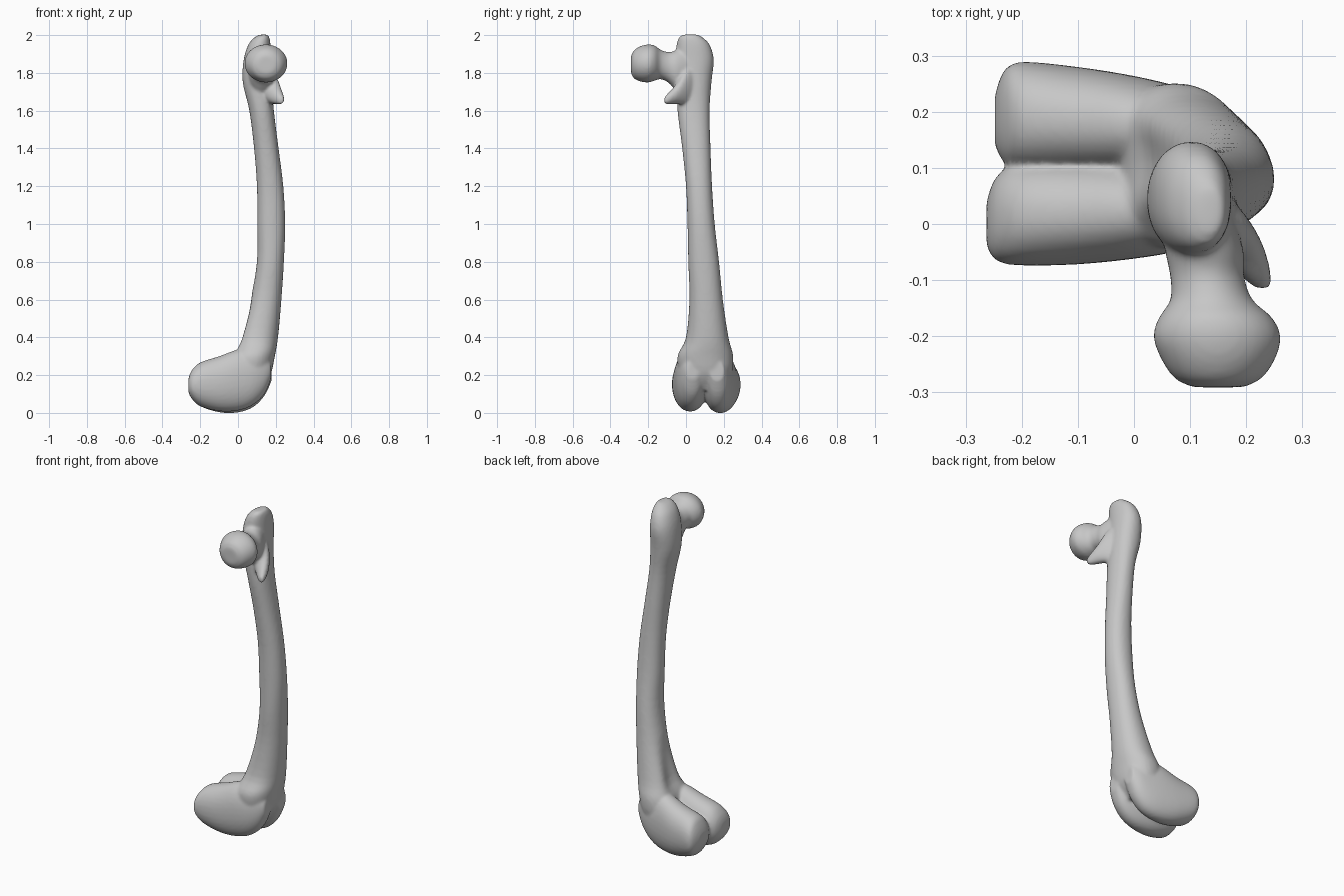
import bpy
import bmesh
from math import cos, sin, pi, copysign
from mathutils import Vector

default_cube = bpy.data.objects.get("Cube")
if default_cube:
    bpy.data.objects.remove(default_cube, do_unlink=True)

SEGMENTS = 32
X_AXIS, Y_AXIS, Z_AXIS = range(3)


def spline(rows, steps=4):
    """Blend the section rows with a Catmull-Rom curve."""
    rows = [Vector(row) for row in rows]
    result = []
    for i in range(len(rows) - 1):
        a, b = rows[max(i - 1, 0)], rows[i]
        c, d = rows[i + 1], rows[min(i + 2, len(rows) - 1)]
        for k in range(steps):
            t = k / steps
            result.append(b + (c - a) * (t / 2)
                          + (a * 2 - b * 5 + c * 4 - d) * (t * t / 2)
                          + (b * 3 - a - c * 3 + d) * (t ** 3 / 2))
    return result + [rows[-1]]


def loft(bm, axis, rows, power=1.0, dent=None):
    """Closed tube along an axis; row = position, two centres, two radii."""
    rings = []
    for pos, c1, c2, r1, r2 in spline(rows):
        ring = []
        for i in range(SEGMENTS):
            angle = 2 * pi * i / SEGMENTS
            u, v = cos(angle), sin(angle)
            point = [c1 + r1 * copysign(abs(u) ** power, u),
                     c2 + r2 * copysign(abs(v) ** power, v)]
            if dent:
                point[0] += dent(pos) * max(0, -u) ** 8
            point.insert(axis, pos)
            ring.append(bm.verts.new(point))
        rings.append(ring)
    faces = [bm.faces.new(rings[0]), bm.faces.new(rings[-1])]
    for low, high in zip(rings, rings[1:]):
        for i in range(SEGMENTS):
            j = (i + 1) % SEGMENTS
            faces.append(bm.faces.new((low[i], low[j], high[j], high[i])))
    bmesh.ops.recalc_face_normals(bm, faces=faces)


def span(pos, a0, a1, b0, b1):
    """Section row from the limits on both cross axes."""
    return (pos, (a0 + a1) / 2, (b0 + b1) / 2, (a1 - a0) / 2, (b1 - b0) / 2)


def rear_groove(z):
    """Depth of the hollow on the lower rear of the shaft."""
    return 0.035 * max(0, 1 - abs(z - 0.38) / 0.26)


bm = bmesh.new()

# Shaft with the large knob at its top
loft(bm, Z_AXIS, [
    span(0.12, 0.0, 0.12, 0.02, 0.18),
    span(0.2, -0.04, 0.172, -0.03, 0.24),
    span(0.3, -0.04, 0.195, -0.045, 0.25),
    span(0.4, 0.0, 0.212, 0.0, 0.225),
    span(0.6, 0.065, 0.23, 0.018, 0.195),
    span(0.8, 0.1, 0.243, 0.012, 0.175),
    span(1.0, 0.102, 0.25, 0.008, 0.152),
    span(1.2, 0.1, 0.24, 0.0, 0.138),
    span(1.4, 0.085, 0.215, -0.02, 0.13),
    span(1.6, 0.06, 0.19, -0.045, 0.125),
    span(1.75, 0.025, 0.18, -0.05, 0.135),
    span(1.87, 0.03, 0.175, -0.055, 0.147),
    span(1.95, 0.055, 0.172, -0.05, 0.125),
    span(1.99, 0.09, 0.165, -0.035, 0.085),
    span(2.003, 0.12, 0.155, -0.01, 0.06),
], power=0.92, dent=rear_groove)

# Neck and ball-shaped head
loft(bm, Y_AXIS, [
    (-0.291, 0.15, 1.845, 0.045, 0.045),
    (-0.275, 0.15, 1.845, 0.078, 0.075),
    (-0.24, 0.15, 1.848, 0.102, 0.094),
    (-0.2, 0.148, 1.85, 0.114, 0.101),
    (-0.165, 0.145, 1.852, 0.1, 0.093),
    (-0.135, 0.138, 1.845, 0.073, 0.078),
    (-0.09, 0.13, 1.828, 0.066, 0.082),
    (-0.045, 0.125, 1.81, 0.07, 0.112),
    (0.03, 0.11, 1.8, 0.06, 0.14),
])

# Small pointed knob below the neck
loft(bm, Y_AXIS, [
    (-0.115, 0.23, 1.655, 0.012, 0.015),
    (-0.1, 0.222, 1.66, 0.024, 0.028),
    (-0.05, 0.19, 1.69, 0.045, 0.055),
    (0.0, 0.16, 1.73, 0.05, 0.1),
    (0.05, 0.12, 1.75, 0.05, 0.12),
])

# Two rounded knuckles at the lower end
loft(bm, X_AXIS, [
    span(-0.263, -0.04, 0.04, 0.11, 0.18),
    span(-0.245, -0.066, 0.085, 0.075, 0.225),
    span(-0.2, -0.074, 0.11, 0.035, 0.267),
    span(-0.1, -0.072, 0.115, 0.009, 0.3),
    span(0.0, -0.062, 0.11, 0.012, 0.335),
    span(0.08, -0.048, 0.1, 0.042, 0.33),
    span(0.14, -0.025, 0.09, 0.1, 0.31),
    span(0.175, 0.0, 0.07, 0.18, 0.27),
], power=0.92)
loft(bm, X_AXIS, [
    span(-0.248, 0.14, 0.23, 0.11, 0.18),
    span(-0.232, 0.11, 0.273, 0.07, 0.225),
    span(-0.2, 0.095, 0.289, 0.035, 0.265),
    span(-0.1, 0.09, 0.28, 0.003, 0.295),
    span(0.0, 0.09, 0.264, 0.002, 0.335),
    span(0.08, 0.095, 0.245, 0.03, 0.33),
    span(0.14, 0.11, 0.225, 0.09, 0.31),
    span(0.178, 0.13, 0.2, 0.17, 0.27),
], power=0.92)

mesh = bpy.data.meshes.new("thigh_bone")
bm.to_mesh(mesh)
bm.free()
bone = bpy.data.objects.new("thigh_bone", mesh)
bpy.context.collection.objects.link(bone)

# Fuse all parts into one smooth surface
remesh = bone.modifiers.new("fuse", 'REMESH')
remesh.mode = 'VOXEL'
remesh.voxel_size = 0.008
remesh.use_smooth_shade = True
smooth = bone.modifiers.new("soften", 'SMOOTH')
smooth.factor = 0.5
smooth.iterations = 8
mesh.shade_smooth()

# Plain grey colour
grey = bpy.data.materials.new("bone_grey")
grey.use_nodes = True
colour = (0.57, 0.57, 0.57, 1)
grey.diffuse_color = colour
grey.node_tree.nodes["Principled BSDF"].inputs["Base Color"].default_value = colour
mesh.materials.append(grey)
